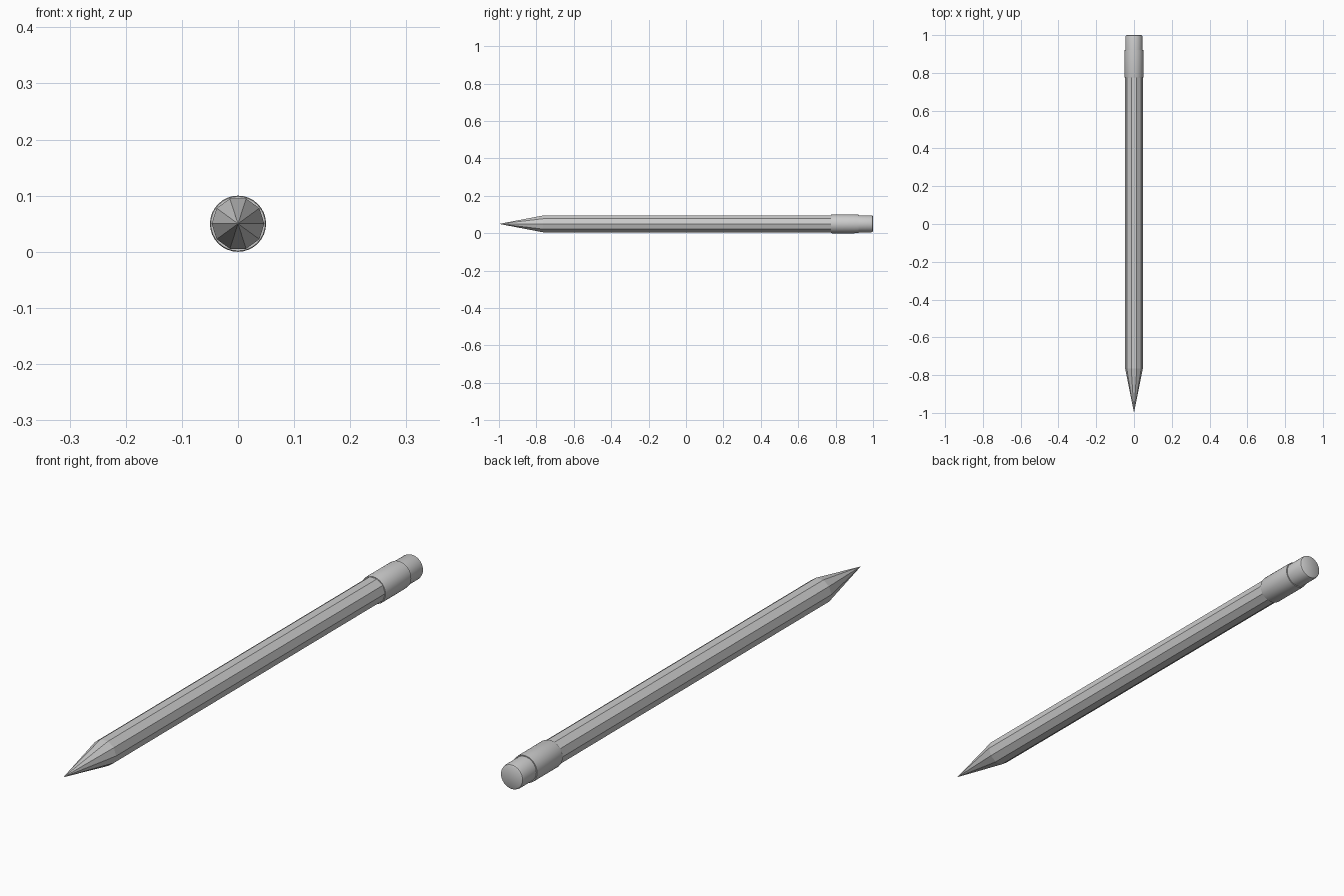
import bpy, bmesh, math

if "Cube" in bpy.data.objects:
    bpy.data.objects.remove(bpy.data.objects["Cube"])

AXIS_Z = 0.05  # height of the pencil's long axis


def lathe(name, profile, sides, smooth=False):
    """Revolve (y, radius) points about the y-running axis; radius 0 makes a tip, ends are capped."""
    bm = bmesh.new()
    rings = []
    for y, r in profile:
        count = sides if r > 0 else 1
        rings.append([bm.verts.new((r * math.cos(math.tau * i / sides), y,
                                    AXIS_Z + r * math.sin(math.tau * i / sides)))
                      for i in range(count)])
    for a, b in zip(rings, rings[1:]):
        for i in range(sides):
            j = (i + 1) % sides
            if len(a) == 1:
                bm.faces.new((a[0], b[i], b[j]))
            else:
                bm.faces.new((a[i], b[i], b[j], a[j]))
    for ring in (rings[0], rings[-1]):
        if len(ring) > 1:
            bm.faces.new(ring)
    bmesh.ops.recalc_face_normals(bm, faces=bm.faces)
    mesh = bpy.data.meshes.new(name)
    bm.to_mesh(mesh)
    bm.free()
    obj = bpy.data.objects.new(name, mesh)
    bpy.context.collection.objects.link(obj)
    if smooth:
        bpy.ops.object.select_all(action='DESELECT')
        obj.select_set(True)
        bpy.context.view_layer.objects.active = obj
        bpy.ops.object.shade_smooth_by_angle(angle=math.radians(35))
    return obj


# Ten-sided faceted shaft with sharpened point
lathe("pencil_shaft", [(-1.0, 0), (-0.765, 0.047), (0.79, 0.047)], 10)

# Round metal sleeve, slightly narrowed at its rear lip
lathe("ferrule", [(0.775, 0.0485), (0.78, 0.05), (0.90, 0.05), (0.922, 0.049)], 32, True)

# Eraser with a softened end
lathe("eraser", [(0.91, 0.0455), (0.99, 0.0455), (0.997, 0.0435), (1.0, 0.039)], 32, True)
